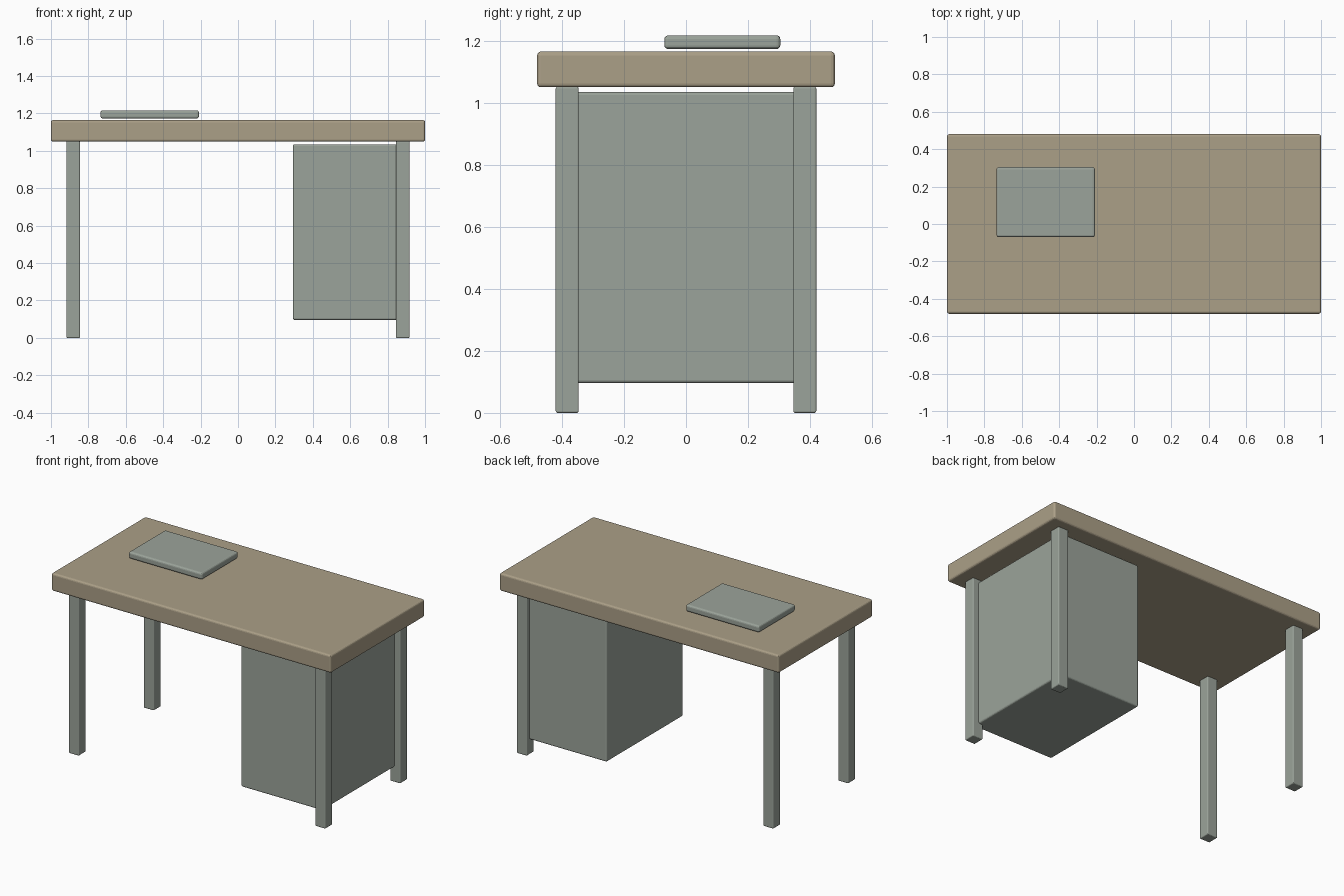
import bpy

default = bpy.data.objects.get("Cube")
if default:
    bpy.data.objects.remove(default, do_unlink=True)


def make_material(name, rgb):
    mat = bpy.data.materials.new(name)
    mat.use_nodes = True
    color = (*rgb, 1.0)
    mat.diffuse_color = color
    mat.node_tree.nodes["Principled BSDF"].inputs["Base Color"].default_value = color
    return mat


wood = make_material("warm_tan_wood", (0.41, 0.35, 0.245))
grey = make_material("grey_green_metal", (0.33, 0.37, 0.325))


def rounded_box(name, x, y, z, bevel, mat):
    """Box between the (low, high) limits on each axis, with softened edges."""
    limits = (x, y, z)
    bpy.ops.mesh.primitive_cube_add(size=1, location=[(a + b) / 2 for a, b in limits])
    obj = bpy.context.object
    obj.name = name
    obj.scale = [b - a for a, b in limits]
    bpy.ops.object.transform_apply(location=False, rotation=False, scale=True)
    mod = obj.modifiers.new("soft_edges", "BEVEL")
    mod.width = bevel
    mod.segments = 3
    bpy.ops.object.modifier_apply(modifier=mod.name)
    bpy.ops.object.shade_flat()
    obj.data.materials.append(mat)
    return obj


# Desk top
rounded_box("desk_top", (-1, 1), (-0.48, 0.48), (1.05, 1.165), 0.012, wood)

# Four legs
for side, sx in (("left", 1), ("right", -1)):
    for end, sy in (("front", -1), ("back", 1)):
        rounded_box(f"{end}_{side}_leg",
                    sorted((sx * 0.845, sx * 0.918)),
                    sorted((sy * 0.346, sy * 0.42)),
                    (0, 1.052), 0.006, grey)

# Cabinet hung between the left legs
rounded_box("cabinet", (0.294, 0.876), (-0.391, 0.391), (0.096, 1.035), 0.01, grey)

# Slab lying just above the desk top
rounded_box("closed_laptop", (-0.735, -0.209), (-0.07, 0.304), (1.173, 1.217), 0.012, grey)
